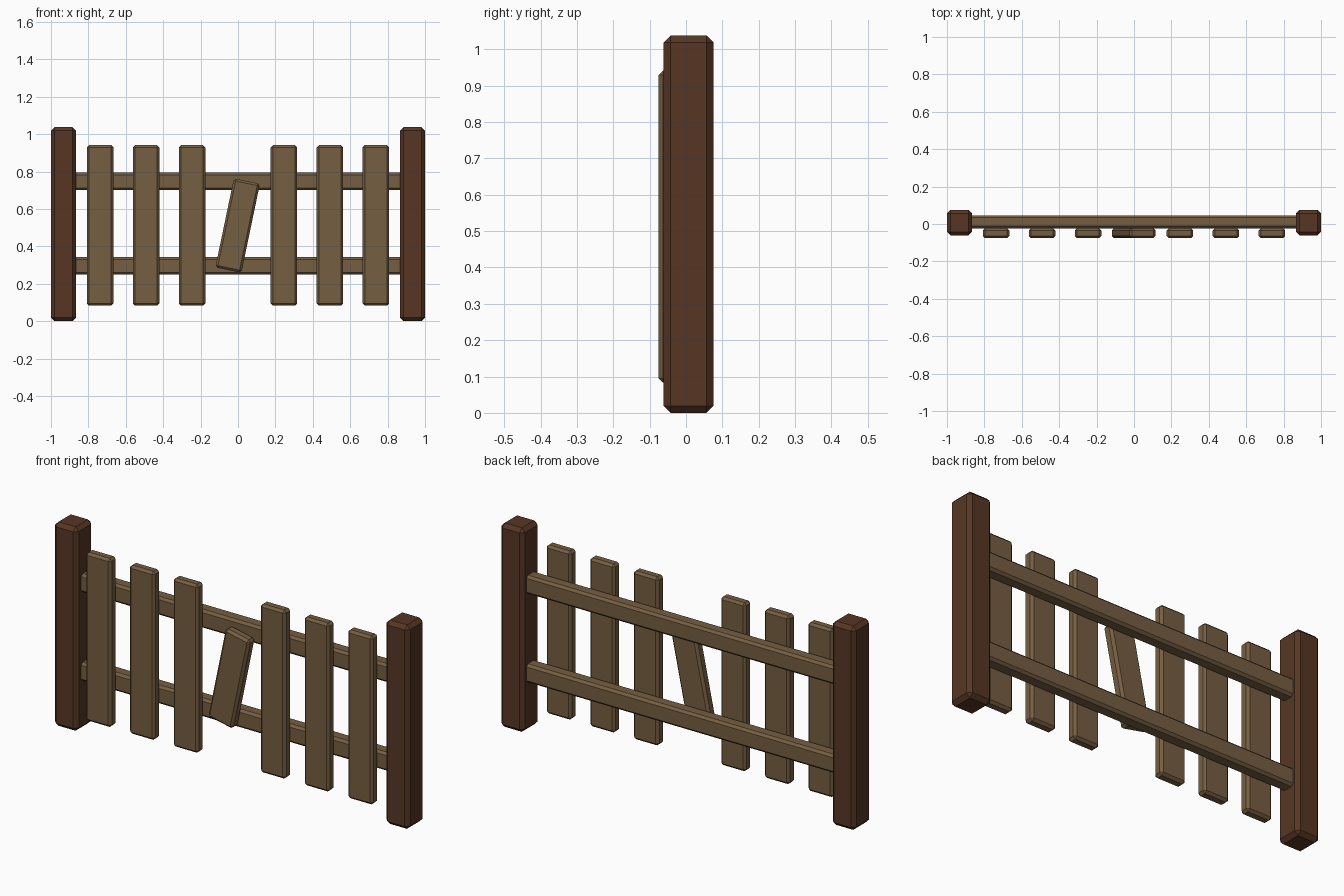
import bpy
import bmesh
import math
from mathutils import Matrix

if "Cube" in bpy.data.objects:
    bpy.data.objects.remove(bpy.data.objects["Cube"])


def material(name, color):
    m = bpy.data.materials.new(name)
    m.diffuse_color = color
    m.use_nodes = True
    m.node_tree.nodes["Principled BSDF"].inputs["Base Color"].default_value = m.diffuse_color
    return m


POST_WOOD = material("dark_wood", (0.095, 0.037, 0.017, 1))
PLANK_WOOD = material("light_wood", (0.18, 0.112, 0.054, 1))


def beam(name, center, size, chamfer, mat, tilt=0.0):
    """Chamfered box, tilted about the y axis."""
    bm = bmesh.new()
    bmesh.ops.create_cube(bm, size=1, matrix=Matrix.Diagonal((*size, 1)))
    bmesh.ops.bevel(bm, geom=bm.edges[:], offset=chamfer, segments=1,
                    affect='EDGES', profile=0.5)
    mesh = bpy.data.meshes.new(name)
    bm.to_mesh(mesh)
    bm.free()
    mesh.materials.append(mat)
    ob = bpy.data.objects.new(name, mesh)
    ob.location = center
    ob.rotation_euler = (0, tilt, 0)
    bpy.context.collection.objects.link(ob)
    return ob


# End posts
for side, label in ((-1, "left"), (1, "right")):
    beam(f"{label}_post", (side * 0.933, 0.007, 0.519),
         (0.134, 0.137, 1.038), 0.019, POST_WOOD)

# Horizontal rails, let into the posts
for z, label in ((0.296, "lower"), (0.747, "upper")):
    beam(f"{label}_rail", (0, 0.011, z), (1.80, 0.07, 0.094), 0.012, PLANK_WOOD)

# Upright slats, leaving a gap in the middle
for i in (-3, -2, -1, 1, 2, 3):
    beam(f"slat_{i + 4}", (i * 0.2457, -0.049, 0.512),
         (0.142, 0.053, 0.858), 0.012, PLANK_WOOD)

# Short broken slat hanging crooked in the gap
beam("broken_slat", (-0.002, -0.049, 0.511), (0.142, 0.053, 0.486), 0.012,
     PLANK_WOOD, math.radians(11.8))
